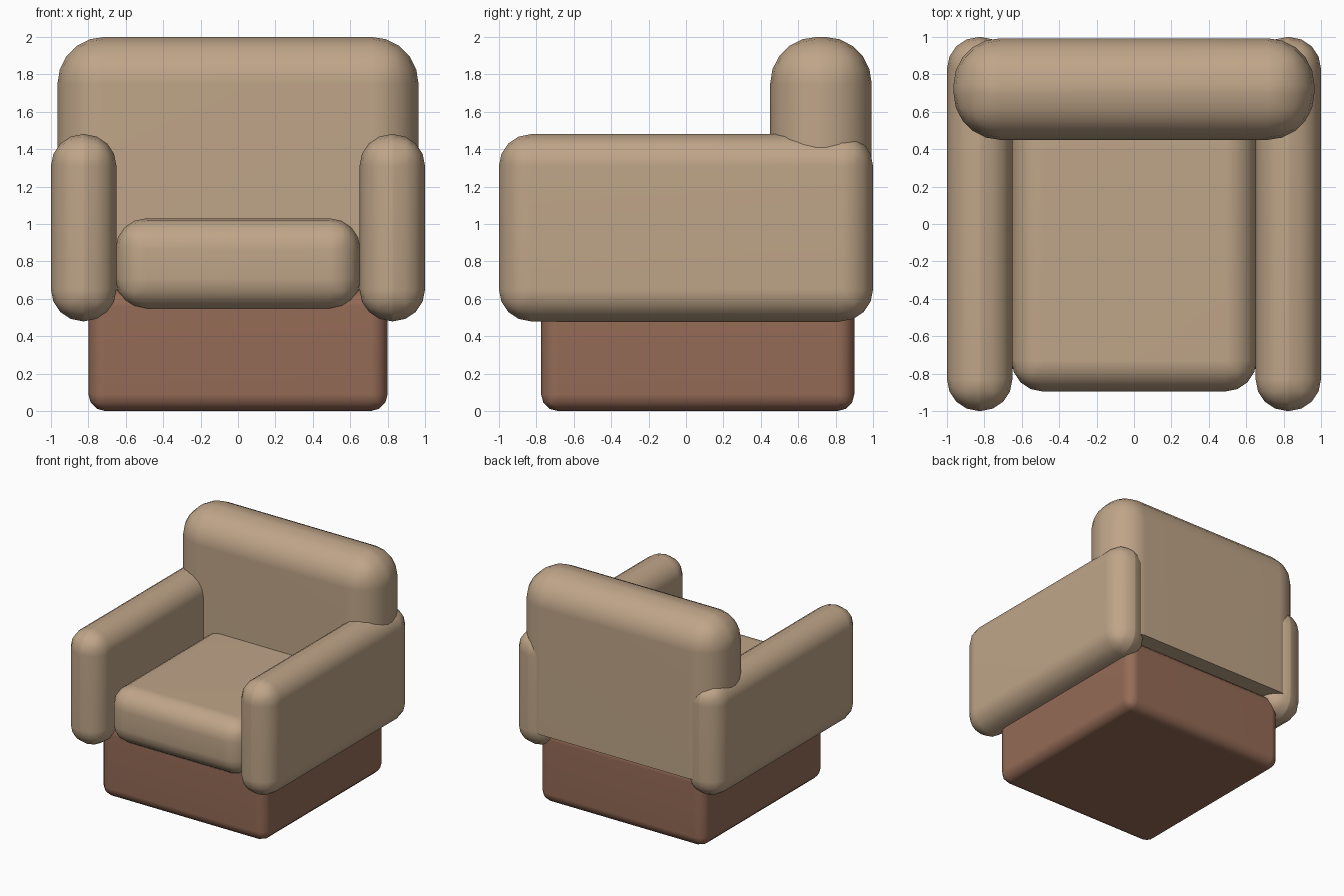
import bpy
import bmesh
from math import radians
from mathutils import Vector

old = bpy.data.objects.get("Cube")
if old:
    bpy.data.objects.remove(old, do_unlink=True)


def make_material(name, rgb):
    mat = bpy.data.materials.new(name)
    mat.use_nodes = True
    color = (*rgb, 1.0)
    mat.diffuse_color = color
    mat.node_tree.nodes["Principled BSDF"].inputs["Base Color"].default_value = color
    return mat


fabric = make_material("tan fabric", (0.52, 0.375, 0.247))
wood = make_material("brown base", (0.30, 0.147, 0.093))


def rounded_box(name, low, high, radius, segments, mat, flat_bottom=False):
    """Box between two corners with rounded edges; the bottom rim may stay sharp."""
    low, high = Vector(low), Vector(high)
    center, size = (low + high) / 2, high - low
    bm = bmesh.new()
    bmesh.ops.create_cube(bm, size=1)
    bmesh.ops.scale(bm, vec=size, verts=bm.verts)
    edges = [e for e in bm.edges
             if not (flat_bottom and all(v.co.z < 0 for v in e.verts))]
    bmesh.ops.bevel(bm, geom=edges, offset=radius, segments=segments,
                    profile=0.5, affect='EDGES', clamp_overlap=True)
    mesh = bpy.data.meshes.new(name)
    bm.to_mesh(mesh)
    bm.free()
    mesh.materials.append(mat)
    obj = bpy.data.objects.new(name, mesh)
    obj.location = center
    bpy.context.collection.objects.link(obj)

    # Smooth roundings, flat panels
    bpy.ops.object.select_all(action='DESELECT')
    obj.select_set(True)
    bpy.context.view_layer.objects.active = obj
    bpy.ops.object.shade_smooth_by_angle(angle=radians(40))
    weighted = obj.modifiers.new("weighted_normals", 'WEIGHTED_NORMAL')
    weighted.keep_sharp = True
    return obj


# Base block
rounded_box("base", (-0.8, -0.775, 0), (0.8, 0.9, 0.65), 0.09, 3, wood)

# Seat cushion, running back under the backrest
rounded_box("seat_cushion", (-0.655, -0.895, 0.54), (0.655, 0.8, 1.03), 0.165, 4, fabric)

# Backrest, with a flat underside resting on the base
rounded_box("backrest", (-0.965, 0.45, 0.64), (0.965, 0.993, 2.0), 0.25, 5, fabric,
            flat_bottom=True)

# Armrests
for side, x in (("left", 0.825), ("right", -0.825)):
    rounded_box(side + "_armrest", (x - 0.175, -1, 0.48), (x + 0.175, 1, 1.48),
                0.17, 4, fabric)
